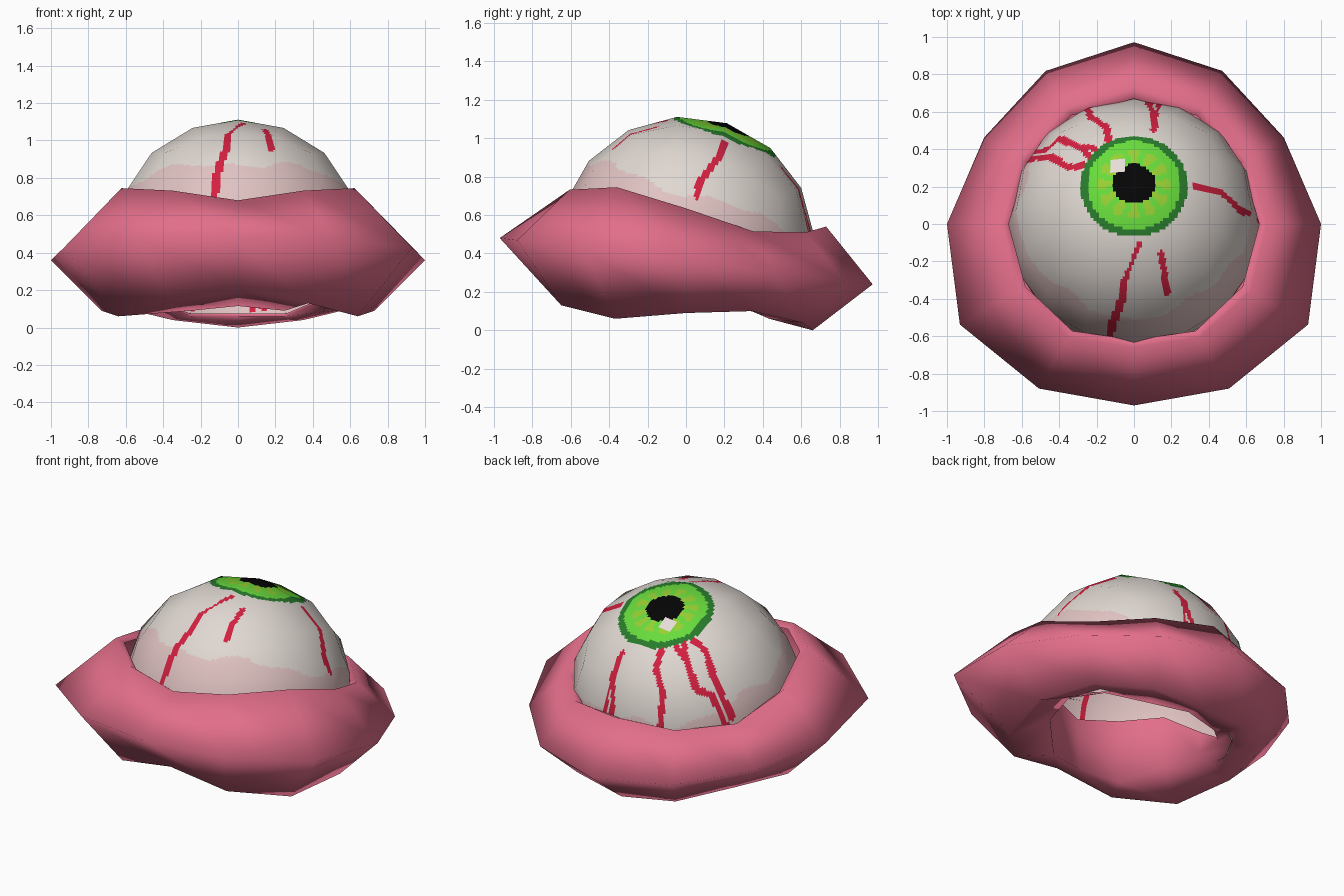
import bpy, bmesh, math
from mathutils import Vector, Matrix

if "Cube" in bpy.data.objects:
    bpy.data.objects.remove(bpy.data.objects["Cube"])


def srgb(*c):
    return [(v / 255 / 12.92) if v < 10 else ((v / 255 + 0.055) / 1.055) ** 2.4 for v in c] + [1]


def material(name, *c):
    m = bpy.data.materials.new(name)
    m.diffuse_color = srgb(*c)
    m.use_nodes = True
    m.node_tree.nodes["Principled BSDF"].inputs["Base Color"].default_value = m.diffuse_color
    return m


def make_object(name, bm, mats):
    me = bpy.data.meshes.new(name)
    bm.to_mesh(me)
    bm.free()
    for m in mats:
        me.materials.append(m)
    me.shade_smooth()
    ob = bpy.data.objects.new(name, me)
    bpy.context.collection.objects.link(ob)
    return ob


lip_pink = material("lip pink", 226, 110, 138)
eye_mats = [
    material("eye white", 224, 216, 210),
    material("eye pink tint", 224, 195, 194),
    material("vein red", 212, 32, 64),
    material("iris green", 104, 220, 60),
    material("iris dark green", 40, 124, 44),
    material("iris yellow green", 152, 208, 52),
    material("pupil black", 5, 5, 5),
    material("glint", 232, 222, 218),
]
WHITE, TINT, RED, GREEN, DARK, YELLOW, BLACK, GLINT = range(8)

# ---- fleshy ring: (radius, height) every 30 degrees from front to back ----
equator = [(r, .36 + .124 * r * math.cos(k * math.pi / 6))
           for k, r in enumerate((.97, 1.016, 1.075, 1.0, .925, .945, .972))]
top = [(.66, .68), (.70, .732), (.72, .745), (.71, .635), (.70, .515), (.72, .51), (.73, .54)]
bottom = [(.70, .21), (.75, .13), (.74, .06), (.73, .09), (.69, .10), (.70, .04), (.66, 0)]
hole = [(.5, z) for z in (.115, .09, .18, .19, .14, .06, .06)]
# inner wall: tall at the front, fading out at the back
wall = [(.515, t[1] - (.3 if k == 3 else .22) if k < 4 else h[1] + .015)
        for k, (t, h) in enumerate(zip(top, hole))]
inner_top = [(min(t[0] - .04, .67), t[1] - .03) for t in top]

bm = bmesh.new()
rings = []
for prof in (inner_top, top, equator, bottom, hole, wall):
    ring = []
    for j in range(12):
        r, z = prof[min(j, 12 - j)]
        a = math.radians(-90 + 30 * j)
        ring.append(bm.verts.new((r * math.cos(a), r * math.sin(a), z)))
    rings.append(ring)
for a, b in zip(rings, rings[1:]):
    for j in range(12):
        k = (j + 1) % 12
        bm.faces.new((a[j], b[j], b[k], a[k]))
make_object("fleshy_ring", bm, [lip_pink])

# ---- eyeball: tilted low-poly ball with a fine grid for painting ----
R = 0.67
CENTRE = Vector((0, 0, 0.443))
tilt = Matrix.Rotation(math.radians(-18.5), 3, 'X')
untilt = tilt.inverted()

bm = bmesh.new()
bmesh.ops.create_cube(bm, size=2)
bmesh.ops.subdivide_edges(bm, edges=bm.edges[:], cuts=3, use_grid_fill=True)
for v in bm.verts:
    p = Vector([math.tan(c * math.pi / 4) for c in v.co])
    v.co = tilt @ (p.normalized() * R)
    v.co.x *= 1.015
bmesh.ops.subdivide_edges(bm, edges=bm.edges[:], cuts=15, use_grid_fill=True)

# veins: half width at start and end, then a path seen from above
veins = [
    (.014, .030, [(.03, -.10), (-.06, -.33), (-.07, -.42), (-.125, -.56), (-.13, -.66)]),
    (.018, .024, [(.15, -.16), (.175, -.36), (.195, -.64)]),
    (.020, .020, [(.33, .21), (.46, .17), (.58, .07), (.67, 0)]),
    (.020, .020, [(.11, .52), (.11, .58), (.08, .66)]),
    (.020, .020, [(.11, .58), (.14, .655)]),
    (.020, .020, [(-.14, .45), (-.15, .53), (-.23, .57), (-.25, .62)]),
    (.021, .021, [(-.22, .41), (-.30, .42), (-.40, .46), (-.47, .41), (-.57, .36)]),
    (.021, .021, [(-.27, .32), (-.36, .31), (-.45, .36), (-.57, .34)]),
    (.018, .018, [(-.30, .42), (-.22, .35)]),
]
segments = []
for w0, w1, path in veins:
    pts = [Vector((x, y, math.sqrt(max(0, R * R - x * x - y * y)))).normalized() * R for x, y in path]
    if path[-1][1] > .6:  # back veins run on below the ring
        pts.append(Vector((pts[-1].x, pts[-1].y * .85, -.35)).normalized() * R)
    n = len(pts) - 1
    for i in range(n):
        d = pts[i + 1] - pts[i]
        segments.append((w0 + (w1 - w0) * i / n, (w1 - w0) / n, pts[i], d, d.length_squared))


def on_vein(p):
    for w, dw, a, d, l2 in segments:
        t = min(1, max(0, (p - a).dot(d) / l2))
        if (p - a - d * t).length < w + dw * t:
            return True
    return False


def paint(p):
    u, v, h = untilt @ p
    w = v - .014
    r, ang = math.hypot(u, w), math.atan2(w, u)
    if h > 0 and r < .287:
        if -.13 < u < -.04 and .06 < w < .14:
            return GLINT
        if r < .112:
            return BLACK
        if r > .25:
            return DARK
        if r < .195 and math.cos(12 * ang) > -.15:
            return YELLOW
        return GREEN
    if on_vein(p.normalized() * R):
        return RED
    ang = math.atan2(v, u)
    edge = .26 + .022 * math.sin(5 * ang) + .015 * math.sin(11 * ang + 1)
    return TINT if h < edge else WHITE


for f in bm.faces:
    f.material_index = paint(f.calc_center_median())

# open the underside where the ball sits in the ring
bmesh.ops.translate(bm, verts=bm.verts[:], vec=CENTRE)
bmesh.ops.bisect_plane(bm, geom=bm.verts[:] + bm.edges[:] + bm.faces[:], plane_co=(0, 0, .15),
                       plane_no=(0, .15, 1), clear_inner=True)
eye = make_object("eyeball", bm, eye_mats)
eye.data.normals_split_custom_set_from_vertices([(v.co - CENTRE).normalized() for v in eye.data.vertices])
